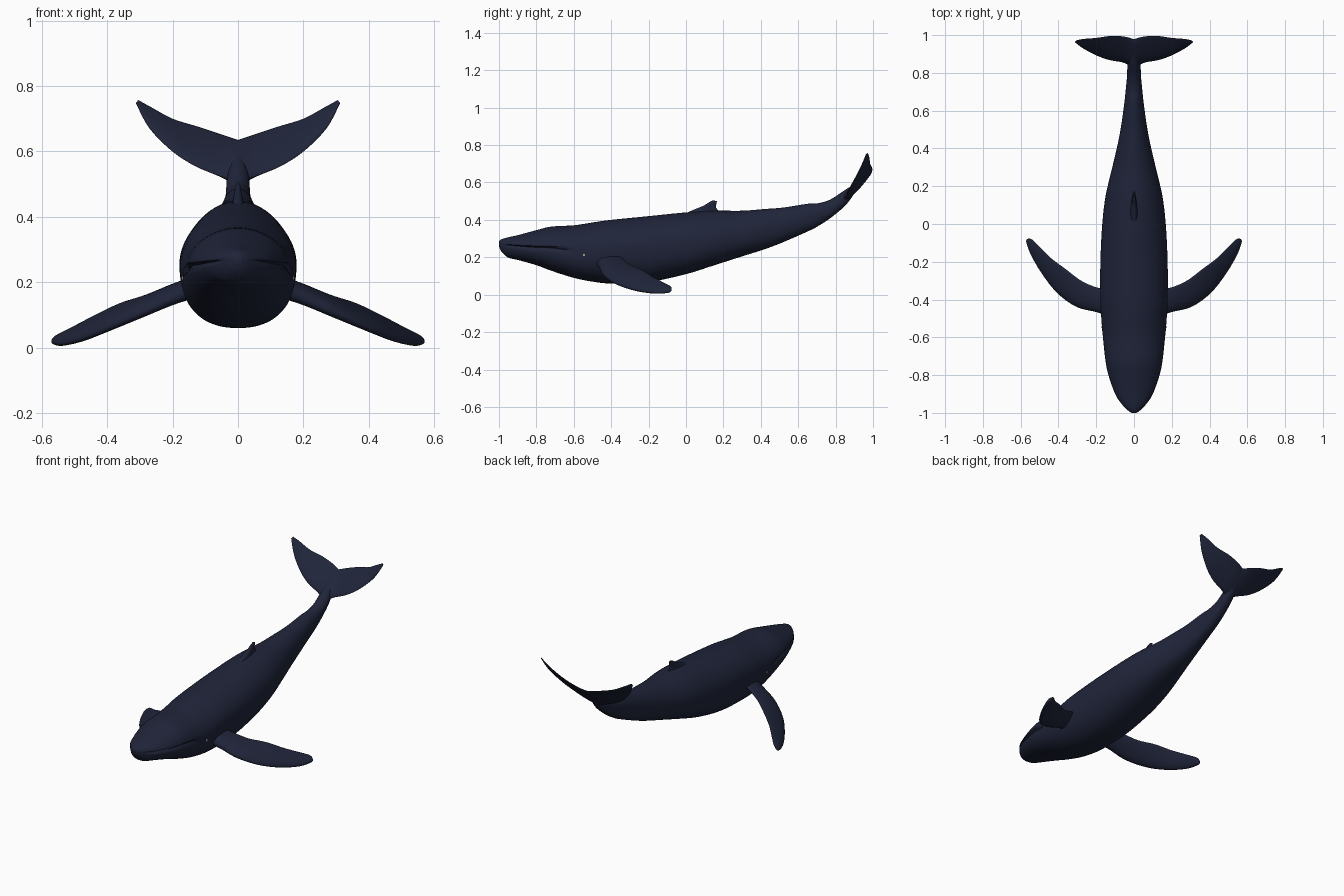
import bpy, math
from mathutils import Vector

if "Cube" in bpy.data.objects:
    bpy.data.objects.remove(bpy.data.objects["Cube"])

skin = bpy.data.materials.new("dark_skin")
skin.diffuse_color = (0.014, 0.018, 0.042, 1)
skin.use_nodes = True
skin.node_tree.nodes["Principled BSDF"].inputs["Base Color"].default_value = skin.diffuse_color
pale = bpy.data.materials.new("eye_pale")
pale.diffuse_color = (0.45, 0.42, 0.38, 1)
pale.use_nodes = True
pale.node_tree.nodes["Principled BSDF"].inputs["Base Color"].default_value = pale.diffuse_color


def smooth_rows(rows, steps):
    """Catmull-Rom resampling of a list of equal-length rows."""
    out = []
    for i in range(len(rows) - 1):
        p0, p1 = rows[max(i - 1, 0)], rows[i]
        p2, p3 = rows[i + 1], rows[min(i + 2, len(rows) - 1)]
        for s in range(steps):
            t = s / steps
            out.append([0.5 * (2 * b + (c - a) * t + (2 * a - 5 * b + 4 * c - d) * t * t
                               + (3 * b - a - 3 * c + d) * t ** 3)
                        for a, b, c, d in zip(p0, p1, p2, p3)])
    out.append(list(rows[-1]))
    return out


def loft(name, rings, mirror=False):
    n = len(rings[0])
    verts = [tuple(p) for r in rings for p in r]
    faces = [(i * n + j, i * n + (j + 1) % n, (i + 1) * n + (j + 1) % n, (i + 1) * n + j)
             for i in range(len(rings) - 1) for j in range(n)]
    faces.append(tuple(reversed(range(n))))
    faces.append(tuple(range(len(verts) - n, len(verts))))
    me = bpy.data.meshes.new(name)
    me.from_pydata(verts, [], faces)
    ob = bpy.data.objects.new(name, me)
    bpy.context.collection.objects.link(ob)
    me.materials.append(skin)
    bpy.context.view_layer.objects.active = ob
    bpy.ops.object.select_all(action='DESELECT')
    ob.select_set(True)
    bpy.ops.object.mode_set(mode='EDIT')
    bpy.ops.mesh.select_all(action='SELECT')
    bpy.ops.mesh.normals_make_consistent(inside=False)
    bpy.ops.object.mode_set(mode='OBJECT')
    bpy.ops.object.shade_smooth_by_angle(angle=math.radians(60))
    if mirror:
        ob.modifiers.new("mirror", 'MIRROR')
    return ob


def blade(name, sections, mirror=False, n=20, steps=5):
    """Sections: leading xyz, trailing xyz, thickness."""
    rows = smooth_rows(sections, steps)
    mids = [(Vector(r[:3]) + Vector(r[3:6])) / 2 for r in rows]
    rings = []
    for i, r in enumerate(rows):
        half = (Vector(r[:3]) - Vector(r[3:6])) / 2
        span = mids[min(i + 1, len(mids) - 1)] - mids[max(i - 1, 0)]
        nrm = half.cross(span).normalized()
        ring = []
        for k in range(n):
            a = 2 * math.pi * k / n
            th = r[6] / 2 * math.sin(a) * (0.8 + 0.35 * math.cos(a))
            ring.append(mids[i] + half * math.cos(a) + nrm * th)
        rings.append(ring)
    return loft(name, rings, mirror)


# Body: y, half width, top z, widest z, bottom z
stations = [
    (-1.0, .012, .285, .272, .258), (-.985, .035, .297, .27, .228),
    (-.95, .068, .307, .265, .198), (-.90, .10, .318, .26, .186),
    (-.80, .136, .345, .253, .158), (-.72, .152, .364, .25, .128),
    (-.60, .165, .371, .236, .09), (-.50, .173, .386, .235, .07),
    (-.40, .178, .40, .25, .06), (-.20, .178, .42, .265, .068),
    (0, .168, .44, .275, .11), (.15, .15, .449, .295, .157),
    (.30, .115, .449, .32, .205), (.42, .087, .458, .35, .243),
    (.52, .068, .466, .375, .281), (.65, .05, .486, .42, .338),
    (.70, .045, .488, .435, .363), (.77, .038, .508, .46, .408),
    (.85, .033, .56, .52, .475), (.90, .018, .59, .565, .54)]
N = 64


def body_ring(y, w, top, mid, bot):
    lip = max(0, min(1, (y + .985) / .06, (-.58 - y) / .06))
    ring = []
    for k in range(N):
        a = 2 * math.pi * k / N
        c, s = math.cos(a), math.sin(a)
        e = 2 / 1.9 if s >= 0 else 2 / 2.35
        x = math.copysign(abs(c) ** e, c) * w
        z = mid + math.copysign(abs(s) ** e, s) * ((top - mid) if s > 0 else (mid - bot))
        if k % (N // 2) == 0:      # mouth line groove
            x -= math.copysign(.013 * lip, c)
        ring.append((x, y, z))
    return ring


loft("body", [body_ring(*r) for r in smooth_rows(stations, 5)])

# Long side flippers
blade("flippers", [
    (.12, -.49, .175, .12, -.35, .215, .07),
    (.20, -.465, .145, .20, -.335, .19, .06),
    (.30, -.44, .10, .28, -.30, .16, .05),
    (.40, -.37, .055, .36, -.24, .135, .042),
    (.48, -.27, .022, .44, -.18, .097, .036),
    (.54, -.17, .008, .505, -.115, .063, .03),
    (.567, -.10, .012, .54, -.082, .045, .024),
    (.568, -.082, .02, .556, -.078, .036, .01)], mirror=True)

# Tail flukes
blade("tail_flukes", [
    (0, .82, .495, 0, .978, .635, .05),
    (.05, .853, .522, .05, .992, .652, .036),
    (.13, .868, .555, .12, .996, .675, .026),
    (.20, .893, .60, .20, .985, .70, .02),
    (.27, .93, .67, .265, .98, .735, .014),
    (.312, .962, .748, .305, .972, .757, .006)], mirror=True)

# Hooked dorsal fin
blade("dorsal_fin", [
    (0, -.04, .41, 0, .21, .42, .07),
    (0, .02, .445, 0, .175, .448, .04),
    (0, .09, .474, 0, .16, .468, .026),
    (0, .125, .495, 0, .163, .487, .017),
    (0, .145, .505, 0, .165, .50, .008)])

# Eyes
for side in (-1, 1):
    bpy.ops.mesh.primitive_uv_sphere_add(segments=16, ring_count=8, radius=.01,
                                         location=(side * .163, -.545, .212))
    eye = bpy.context.object
    eye.name = "eye_right" if side > 0 else "eye_left"
    eye.data.materials.append(pale)
    bpy.ops.object.shade_smooth()
